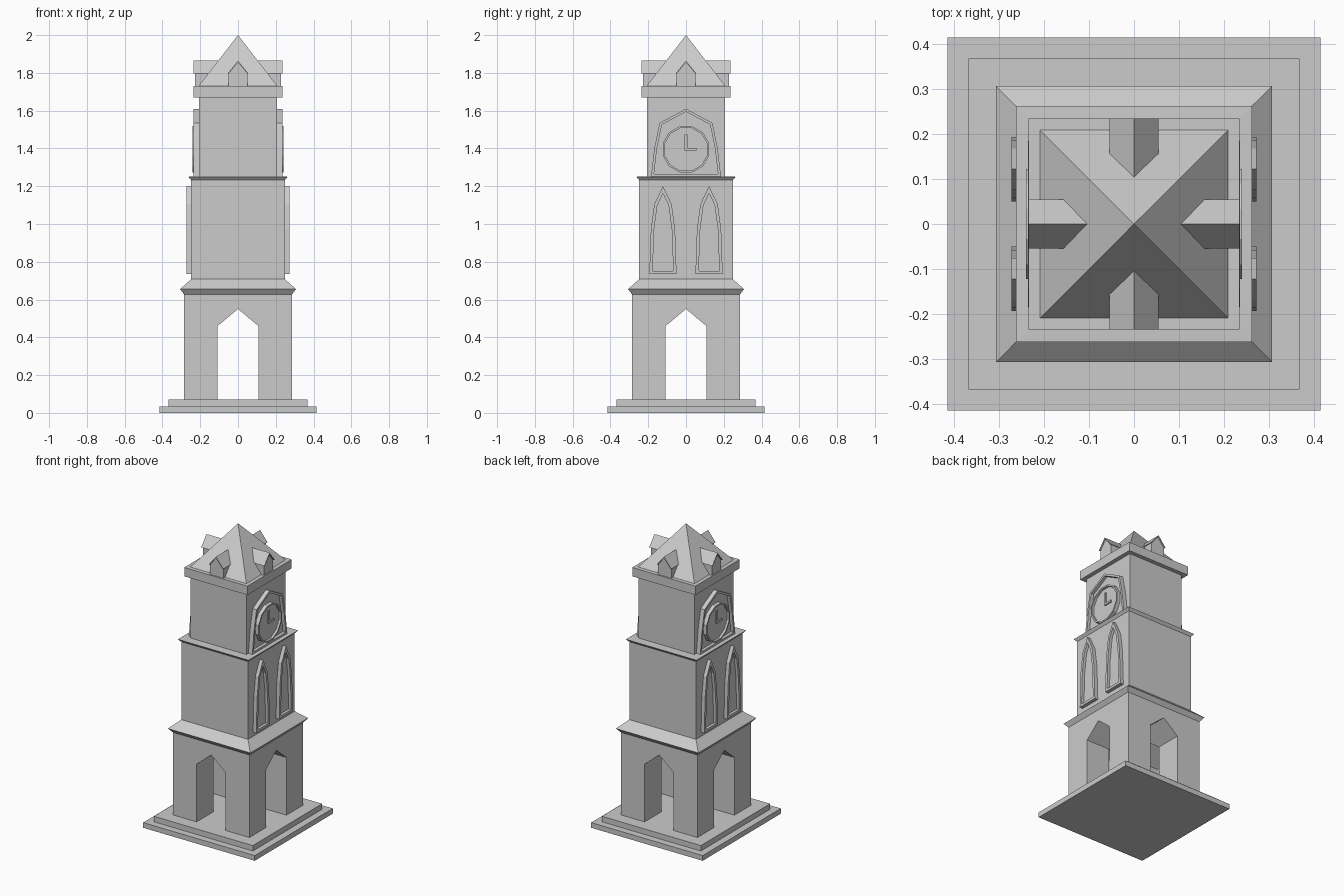
import bpy, bmesh
from math import pi, sin, cos
from mathutils import Matrix

if "Cube" in bpy.data.objects:
    bpy.data.objects.remove(bpy.data.objects["Cube"])


def finish(bm, name, angle=0):
    bmesh.ops.recalc_face_normals(bm, faces=bm.faces)
    bm.transform(Matrix.Rotation(angle, 4, 'Z'))
    me = bpy.data.meshes.new(name)
    bm.to_mesh(me)
    bm.free()
    ob = bpy.data.objects.new(name, me)
    bpy.context.collection.objects.link(ob)
    return ob


def square_loft(name, levels):
    """Stack of square sections given as (half width, z)."""
    bm = bmesh.new()
    rings = [[bm.verts.new((sx * h, sy * h, z))
              for sx, sy in ((-1, -1), (1, -1), (1, 1), (-1, 1))] for h, z in levels]
    for a, b in zip(rings, rings[1:]):
        for i in range(4):
            j = (i + 1) % 4
            bm.faces.new((a[i], a[j], b[j], b[i]))
    bm.faces.new(rings[0])
    bm.faces.new(rings[-1])
    bmesh.ops.remove_doubles(bm, verts=bm.verts, dist=1e-5)
    return finish(bm, name)


def prism(name, pts, x0, x1, angle=0, rim=0, floor=0):
    """(y, z) outline extruded along x; a rim insets the front and sinks it to x = floor."""
    bm = bmesh.new()
    a = [bm.verts.new((x0, y, z)) for y, z in pts]
    b = [bm.verts.new((x1, y, z)) for y, z in pts]
    bm.faces.new(a)
    front = bm.faces.new(b)
    for i in range(len(pts)):
        j = (i + 1) % len(pts)
        bm.faces.new((a[i], a[j], b[j], b[i]))
    bmesh.ops.recalc_face_normals(bm, faces=bm.faces)
    if rim:
        bmesh.ops.inset_region(bm, faces=[front], thickness=rim, use_even_offset=True)
        res = bmesh.ops.extrude_discrete_faces(bm, faces=[front])
        inner = res['faces'][0]
        for v in inner.verts:
            v.co.x = floor
    return finish(bm, name, angle)


def sym(half):
    """Mirror a right-hand outline, apex last, about y = 0."""
    return half + [(-y, z) for y, z in reversed(half) if y > 0]


# Stepped base
square_loft("base_slab", [(0.415, 0), (0.415, 0.035)])
square_loft("base_step", [(0.368, 0.035), (0.368, 0.072)])

# Lower stage with crossing pointed passages
lower = square_loft("lower_stage", [(0.285, 0.072), (0.285, 0.63)])
arch = sym([(0.108, 0.05), (0.108, 0.46), (0, 0.55)])
for k in range(2):
    cutter = prism("passage_cutter", arch, -0.5, 0.5, k * pi / 2)
    cutter.hide_render = True
    mod = lower.modifiers.new("passage", 'BOOLEAN')
    mod.operation = 'DIFFERENCE'
    mod.solver = 'EXACT'
    mod.object = cutter
    bpy.context.view_layer.objects.active = lower
    bpy.ops.object.modifier_apply(modifier=mod.name)
    bpy.data.objects.remove(cutter)

# Upper stages and cornices
square_loft("lower_cornice", [(0.285, 0.627), (0.307, 0.655), (0.248, 0.708)])
square_loft("middle_stage", [(0.248, 0.70), (0.248, 1.236)])
square_loft("middle_cornice", [(0.248, 1.232), (0.263, 1.25), (0.207, 1.252)])
square_loft("upper_stage", [(0.207, 1.25), (0.207, 1.67)])
square_loft("top_cornice", [(0.235, 1.67), (0.235, 1.73)])
square_loft("roof", [(0.209, 1.73), (0, 2.0)])

# Dormers on four sides
for k in range(4):
    t = k * pi / 2
    prism("dormer_body", sym([(0.05, 1.73), (0.05, 1.80), (0, 1.858)]), 0.09, 0.227, t)
    prism("dormer_roof", [(0.055, 1.797), (0, 1.865), (-0.055, 1.797),
                          (-0.048, 1.797), (0, 1.855), (0.048, 1.797)], 0.09, 0.235, t)

# Windows and clocks on the two side faces
window = sym([(0.072, 0.735), (0.064, 0.97), (0.046, 1.105), (0, 1.20)])
surround = sym([(0.185, 1.25), (0.168, 1.40), (0.14, 1.535), (0, 1.61)])
dial = [(0.127 * cos(i * pi / 6 + pi / 12), 1.395 + 0.127 * sin(i * pi / 6 + pi / 12))
        for i in range(12)]
for t in (0, pi):
    for c in (-0.122, 0.122):
        prism("window", [(y + c, z) for y, z in window], 0.24, 0.272, t, 0.017, 0.253)
    prism("clock_surround", surround, 0.20, 0.236, t, 0.014, 0.215)
    prism("clock_dial", dial, 0.20, 0.24, t, 0.010, 0.225)
    prism("clock_hands", [(-0.007, 1.388), (0.055, 1.388), (0.055, 1.402),
                          (0.007, 1.402), (0.007, 1.475), (-0.007, 1.475)], 0.22, 0.233, t)
